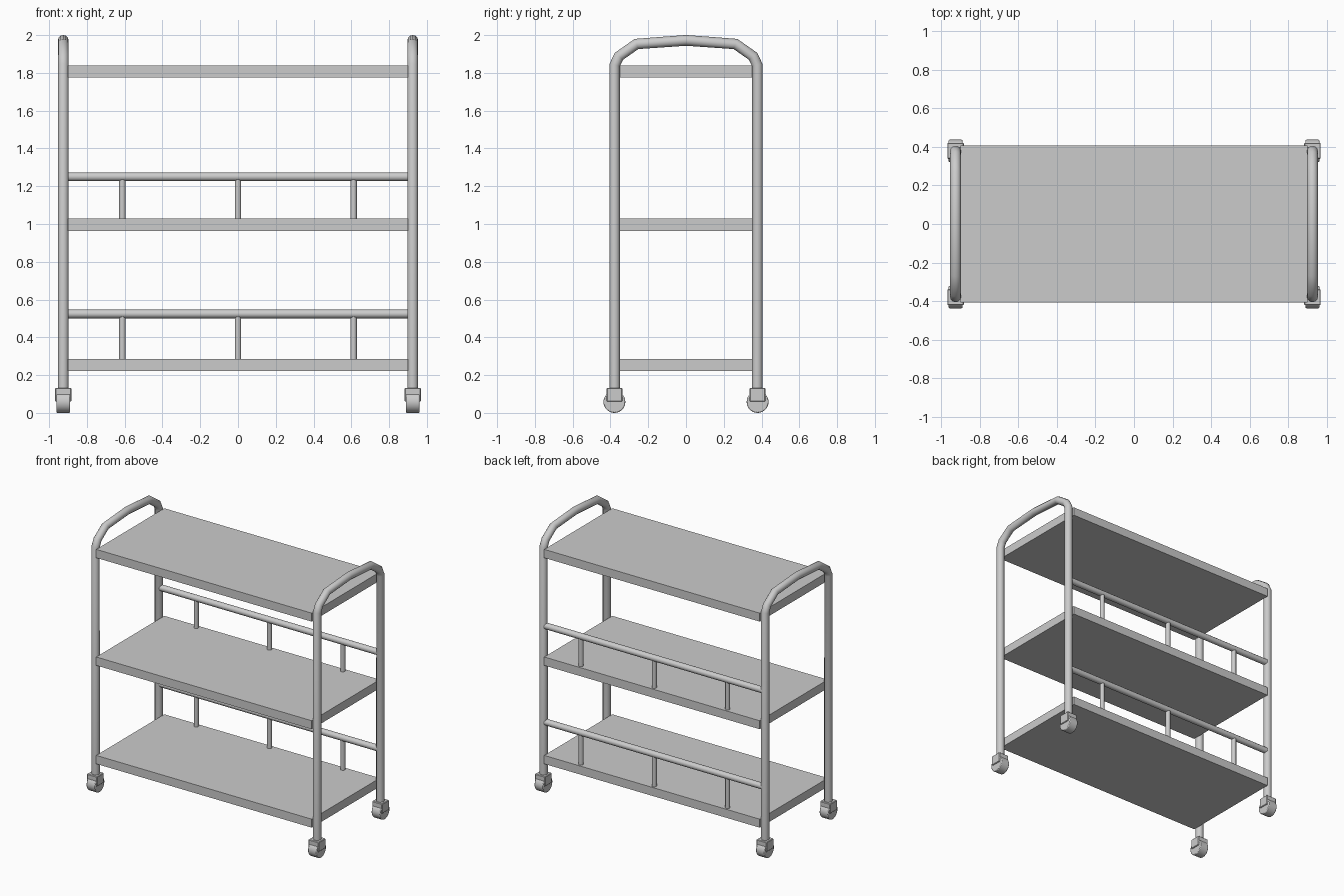
import bpy, bmesh, math

if "Cube" in bpy.data.objects:
    bpy.data.objects.remove(bpy.data.objects["Cube"])

X, Y, R = 0.925, 0.377, 0.028   # frame tube centre lines and radius


def tube(name, pts, r):
    cu = bpy.data.curves.new(name, 'CURVE')
    cu.dimensions = '3D'
    cu.bevel_depth = r
    cu.bevel_resolution = 4
    cu.use_fill_caps = True
    sp = cu.splines.new('POLY')
    sp.points.add(len(pts) - 1)
    for p, co in zip(sp.points, pts):
        p.co = (*co, 1)
    sp.use_smooth = True
    ob = bpy.data.objects.new(name, cu)
    bpy.context.collection.objects.link(ob)
    return ob


def box(name, loc, size):
    bpy.ops.mesh.primitive_cube_add(size=1, location=loc)
    ob = bpy.context.object
    ob.name = name
    ob.scale = size
    bpy.ops.object.transform_apply(location=False, rotation=False, scale=True)
    return ob


def bevel(ob, width, segments):
    m = ob.modifiers.new("Bevel", 'BEVEL')
    m.width = width
    m.segments = segments
    m.limit_method = 'ANGLE'
    m.angle_limit = math.radians(50)


# Side frames: one bent tube forming two legs and the handle
half = [(-Y, 0.12), (-Y, 1.842), (-0.355, 1.888), (-0.262, 1.953)]
profile = half + [(0, 1.972)] + [(-y, z) for y, z in reversed(half)]
for s, side in ((-1, "left"), (1, "right")):
    tube(f"{side}_frame", [(s * X, y, z) for y, z in profile], R + 0.0005)

# Shelves
for name, z in (("bottom", 0.253), ("middle", 0.996), ("top", 1.808)):
    box(f"{name}_shelf", (0, 0, z), (1.8, 0.812, 0.064))

# Back guard rails with posts
for name, zb, zr in (("bottom", 0.28, 0.524), ("middle", 1.02, 1.25)):
    tube(f"{name}_rail", [(-0.91, Y, zr), (0.91, Y, zr)], 0.023)
    for i, x in enumerate((-0.612, 0, 0.612)):
        tube(f"{name}_rail_post_{i + 1}", [(x, Y, zb), (x, Y, zr)], 0.017)

# Casters: housing and wheel under each leg
for sx in (-1, 1):
    for sy in (-1, 1):
        tag = ("front" if sy < 0 else "back") + ("_left" if sx < 0 else "_right")
        h = box(f"{tag}_caster_housing", (sx * X, sy * 0.379, 0.096), (0.086, 0.083, 0.074))
        bevel(h, 0.004, 1)
        bpy.ops.mesh.primitive_cylinder_add(
            vertices=28, radius=0.058, depth=0.072,
            location=(sx * X, sy * 0.379, 0.058), rotation=(0, math.pi / 2, 0))
        w = bpy.context.object
        w.name = f"{tag}_caster_wheel"
        bpy.ops.object.shade_smooth_by_angle(angle=math.radians(35))
        bevel(w, 0.005, 2)
